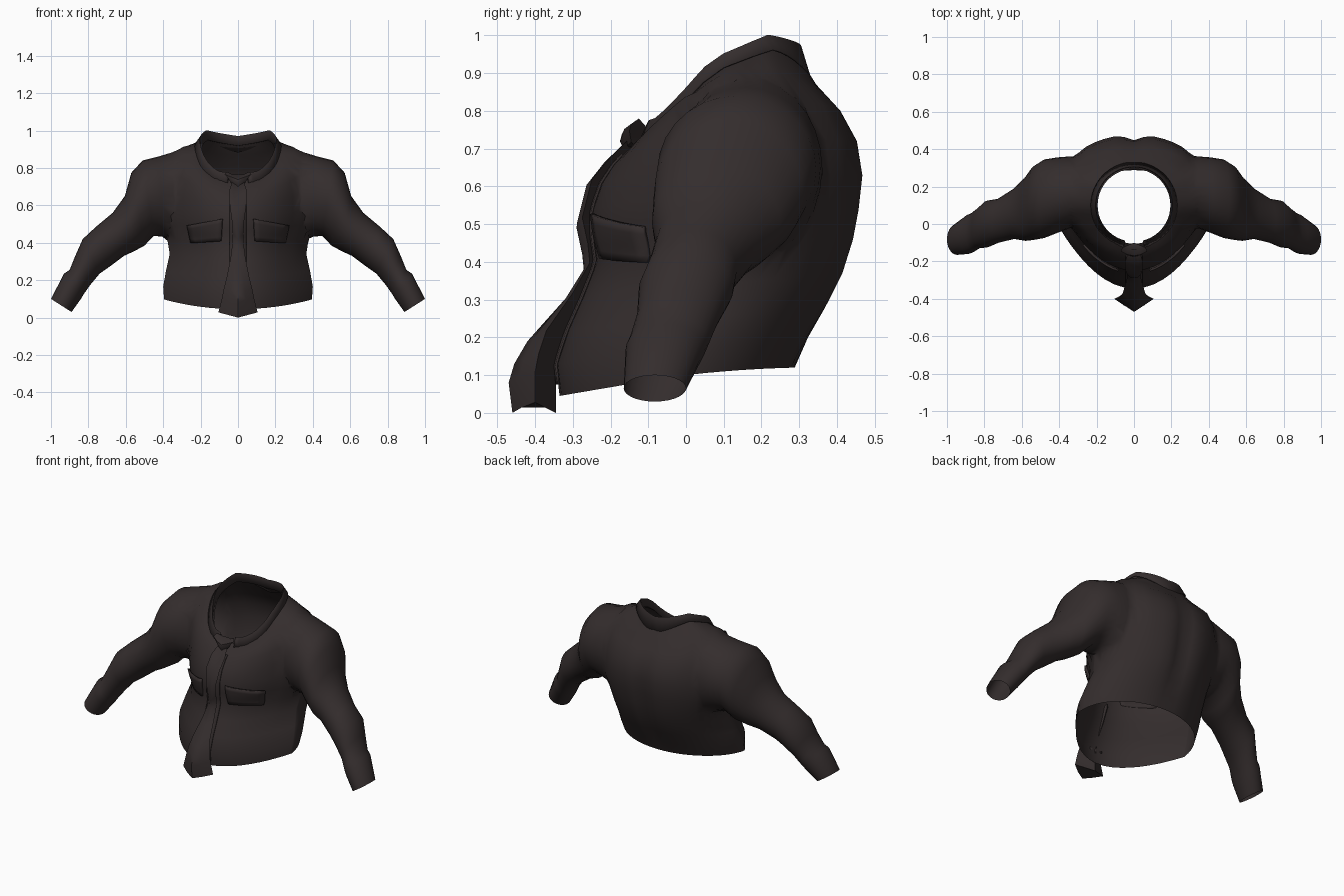
import bpy, bmesh, math
from mathutils import Vector
from mathutils.bvhtree import BVHTree

if "Cube" in bpy.data.objects:
    bpy.data.objects.remove(bpy.data.objects["Cube"], do_unlink=True)

cloth = bpy.data.materials.new("dark brown cloth")
cloth.use_nodes = True
COLOUR = (0.034, 0.026, 0.026, 1)
cloth.diffuse_color = COLOUR
cloth.node_tree.nodes["Principled BSDF"].inputs["Base Color"].default_value = COLOUR


def loft(name, rows, closed=True, caps=False):
    """Skin a list of equal-length rows of points."""
    bm = bmesh.new()
    grid = [[bm.verts.new(p) for p in row] for row in rows]
    n = len(grid[0])
    for a, b in zip(grid, grid[1:]):
        for i in range(n if closed else n - 1):
            j = (i + 1) % n
            bm.faces.new((a[i], a[j], b[j], b[i]))
    if caps:
        bm.faces.new(grid[0])
        bm.faces.new(grid[-1])
    bmesh.ops.recalc_face_normals(bm, faces=bm.faces)
    mesh = bpy.data.meshes.new(name)
    bm.to_mesh(mesh)
    bm.free()
    mesh.materials.append(cloth)
    obj = bpy.data.objects.new(name, mesh)
    bpy.context.collection.objects.link(obj)
    return obj


def activate(obj):
    bpy.ops.object.select_all(action="DESELECT")
    obj.select_set(True)
    bpy.context.view_layer.objects.active = obj


def smooth(obj, angle=45):
    activate(obj)
    bpy.ops.object.shade_smooth_by_angle(angle=math.radians(angle))


def thicken(obj, amount):
    mod = obj.modifiers.new("thickness", "SOLIDIFY")
    mod.thickness = amount
    mod.offset = 0


def sample(table, t):
    """Linear lookup in (key, value) pairs."""
    for (k0, v0), (k1, v1) in zip(table, table[1:]):
        if t <= k1:
            return v0 + (v1 - v0) * (t - k0) / (k1 - k0)
    return table[-1][1]


# Neckline height by angle, measured from the front
NECK = [(0, .765), (30, .78), (45, .81), (60, .855), (76, .915), (90, .95),
        (110, .98), (125, 1.0), (150, .985), (180, .968)]


def neck_point(deg, grow, drop):
    a = math.radians(deg)
    r = 0.20 + grow
    z = sample(NECK, min(deg, 360 - deg)) - drop
    return Vector((r * math.sin(a), 0.10 - r * math.cos(a), z))


# Torso: front y, front z, back y, back z, half width, side lift
TORSO = [
    (-.335, .045, .288, .12, .395, .015), (-.345, .13, .33, .20, .40, 0),
    (-.315, .22, .38, .28, .385, 0), (-.275, .31, .425, .37, .365, 0),
    (-.24, .40, .453, .46, .38, 0), (-.25, .47, .468, .54, .41, 0),
    (-.25, .54, .478, .63, .42, .01), (-.225, .61, .462, .72, .42, .03),
    (-.19, .66, .415, .80, .40, .08), (-.15, .70, .345, .87, .32, .115)]
SEG = 48


def torso_ring(i, row):
    yf, zf, yb, zb, w, lift = row
    groove = 0.035 * math.sin(math.pi * i / (len(TORSO) - 1))
    keel = min(1.9, 1 + .3 * (len(TORSO) - i))
    blade = .84 if 3 <= i <= 8 else 1
    ring = []
    for k in range(SEG):
        a = 2 * math.pi * k / SEG
        c = math.cos(a)
        # the front narrows towards the buttons, the back is fuller
        c = c ** keel if c > 0 else -(-c) ** blade
        s = (1 - c) / 2
        x = w * math.sin(a)
        y = yf + (yb - yf) * s
        if s > 0.5:
            y -= groove * math.exp(-(x / 0.05) ** 2)
        ring.append((x, y, zf + (zb - zf) * s + lift * math.sin(a) ** 2))
    return ring


rings = [torso_ring(i, row) for i, row in enumerate(TORSO)]
rings.append([neck_point(360 * k / SEG, .005, .035) for k in range(SEG)])
# Temporary closed stubs below the hem and above the neck
rings.insert(0, [(x, y, -.3) for x, y, z in rings[0]])
rings.append([(p.x, p.y, 1.4) for p in rings[-1]])
shirt = loft("shirt_body", rings, caps=True)

# Sleeves: outer x, z, inner x, z, front y, back y
SLEEVE = [
    (.18, .78, .20, .48, .04, .28), (.33, .89, .34, .41, -.02, .365),
    (.42, .865, .40, .43, -.05, .36), (.51, .84, .45, .45, -.075, .345),
    (.57, .775, .50, .385, -.085, .31),
    (.605, .65, .555, .355, -.09, .25), (.67, .56, .61, .33, -.08, .19),
    (.76, .485, .69, .27, -.10, .135), (.83, .42, .74, .235, -.125, .125),
    (.87, .33, .79, .175, -.13, .085), (.90, .255, .825, .125, -.15, .06),
    (.93, .235, .84, .10, -.16, .05), (1.0, .10, .89, .03, -.165, 0),
    (1.2, -.14, 1.09, -.21, -.165, 0)]


def sleeve_ring(row, side):
    xo, zo, xi, zi, yf, yb = row
    ring = []
    for k in range(28):
        a = 2 * math.pi * k / 28
        c = (1 + math.cos(a)) / 2
        y = (yf + yb) / 2 + (yb - yf) / 2 * math.sin(a)
        ring.append((side * (xi + (xo - xi) * c), y, zi + (zo - zi) * c))
    return ring


for side in (-1, 1):
    sleeve = loft("sleeve", [sleeve_ring(r, side) for r in SLEEVE], caps=True)
    activate(shirt)
    mod = shirt.modifiers.new("join", "BOOLEAN")
    mod.operation = "UNION"
    mod.solver = "EXACT"
    mod.object = sleeve
    bpy.ops.object.modifier_apply(modifier=mod.name)
    bpy.data.objects.remove(sleeve, do_unlink=True)

# Open the hem, neck and wrists, then soften the armhole seams
bm = bmesh.new()
bm.from_mesh(shirt.data)
stubs = [v for v in bm.verts if v.co.z < -.1 or v.co.z > 1.2 or abs(v.co.x) > 1.05]
bmesh.ops.delete(bm, geom=stubs, context="VERTS")
for _ in range(2):
    seam = [v for v in bm.verts if .28 < abs(v.co.x) < .47 and v.co.z > .38 and not v.is_boundary]
    bmesh.ops.smooth_vert(bm, verts=seam, factor=0.4, use_axis_x=True,
                          use_axis_y=True, use_axis_z=True)
surface = BVHTree.FromBMesh(bm)
bm.to_mesh(shirt.data)
bm.free()
smooth(shirt, 60)


def on_front(x, z, lift):
    """Point on the front of the shirt, raised outwards."""
    hit = surface.ray_cast(Vector((x, -2, z)), Vector((0, 1, 0)))[0]
    y = hit.y if hit else -.3
    return (x, y - lift, z)


# Collar: inner stand, folded top and turned-down flap
inner, top, flap = [], [], []
for k in range(49):
    deg = 14 + 332 * k / 48
    ahead = math.cos(math.radians(deg))
    back = max(0, -ahead) ** 5
    front = max(0, ahead)
    inner.append(neck_point(deg, -.003, .05))
    top.append(neck_point(deg, .006, 0))
    flap.append(neck_point(deg, .03, .035 + .05 * back + .02 * front))
collar = loft("collar", [inner, top, flap], closed=False)
thicken(collar, .005)
smooth(collar)

# Button placket down the front
steps = [.075 + .61 * k / 24 for k in range(25)]
placket = loft("placket", [[on_front(x, z, .004) for x in (-.045, -.02, 0, .02, .045)]
                           for z in steps], closed=False)
thicken(placket, .006)
smooth(placket)

# Chest pockets, standing out most along the top edge
for side, label in ((1, "left"), (-1, "right")):
    rows = []
    for j in range(6):
        v = j / 5
        xa, za = .09 - .007 * v, .41 + .118 * v
        xb, zb = .25 + .02 * v, .398 + .095 * v
        rows.append([on_front(side * (xa + (xb - xa) * u / 6),
                              za + (zb - za) * u / 6, .003 + .011 * v)
                     for u in range(7)])
    pocket = loft(label + "_pocket", rows, closed=False)
    thicken(pocket, .012)
    smooth(pocket)

# Tie blade: z, half width, ridge y, edge y, back y
TIE = [
    (.70, .03, -.165, -.15, -.13), (.65, .048, -.22, -.20, -.18),
    (.59, .046, -.265, -.25, -.225), (.49, .033, -.29, -.275, -.25),
    (.42, .029, -.275, -.26, -.24), (.37, .03, -.27, -.255, -.24),
    (.29, .04, -.325, -.30, -.275), (.19, .06, -.42, -.37, -.33),
    (.13, .075, -.455, -.39, -.34), (.08, .085, -.47, -.40, -.345),
    (0, .105, -.46, -.40, -.345)]


def tie_ring(z, w, ridge, edge, back):
    mid_f, mid_b = (ridge + edge) / 2 - .006, (edge + back) / 2
    pts = [(0, ridge), (.5, mid_f), (1, edge), (.5, mid_b),
           (0, back), (-.5, mid_b), (-1, edge), (-.5, mid_f)]
    return [(w * u, y, z + .028 * abs(u)) for u, y in pts]


smooth(loft("tie_blade", [tie_ring(*row) for row in TIE], caps=True), 50)

# Tie knot
KNOT = [(.69, .035, -.16, -.145, -.115), (.72, .055, -.175, -.15, -.11),
        (.738, .072, -.17, -.145, -.10), (.752, .06, -.14, -.125, -.10)]
smooth(loft("tie_knot", [tie_ring(*row) for row in KNOT], caps=True), 50)
